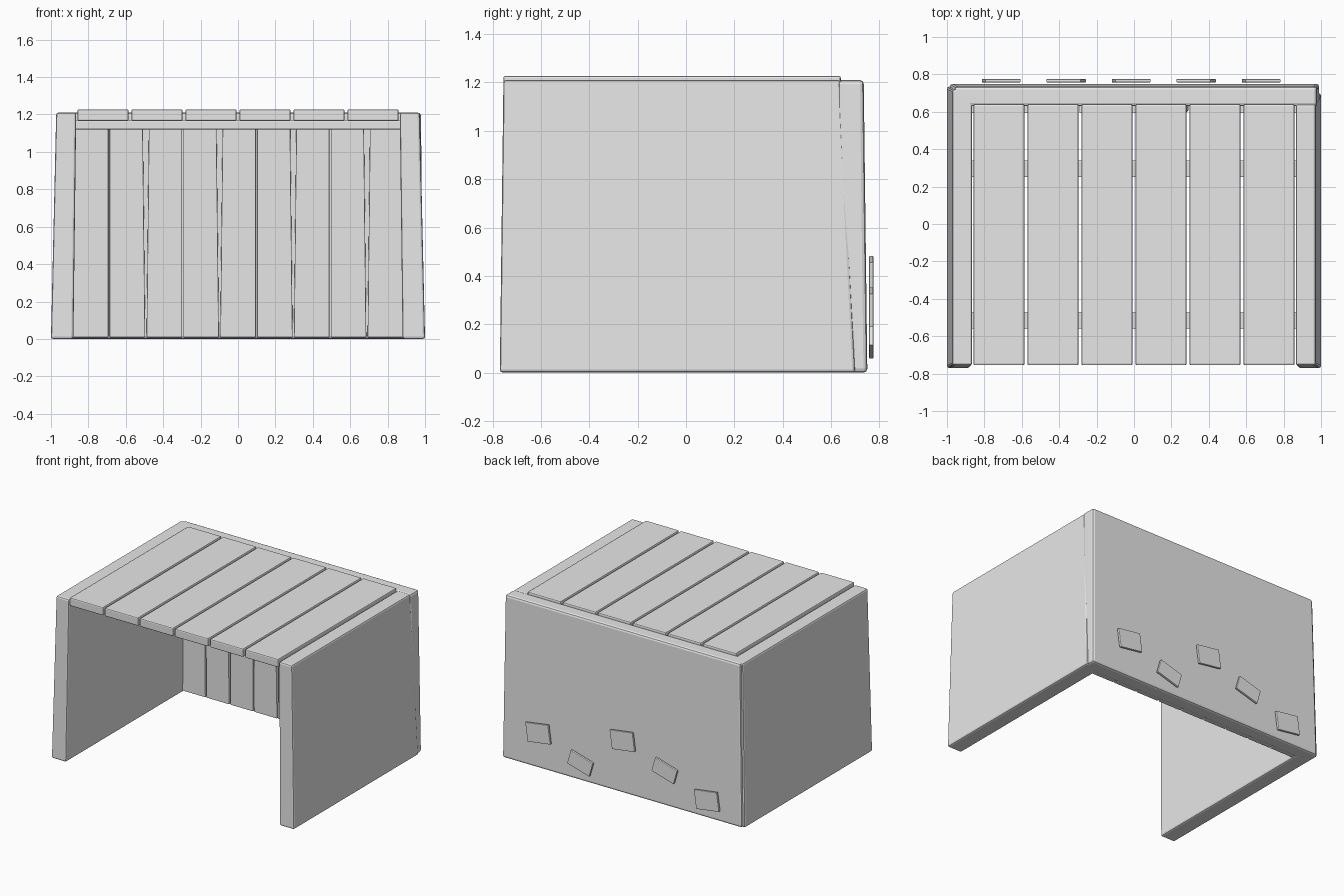
import bpy
import bmesh
from math import radians

cube = bpy.data.objects.get("Cube")
if cube:
    bpy.data.objects.remove(cube)

grey = bpy.data.materials.new("plain grey")
grey.use_nodes = True
grey.diffuse_color = (0.8, 0.8, 0.8, 1)
grey.node_tree.nodes["Principled BSDF"].inputs["Base Color"].default_value = (0.8, 0.8, 0.8, 1)


def slab(name, z0, bottom, z1, top, bevel=0.012):
    """Rounded block between two rectangles given as (x0, x1, y0, y1)."""
    bm = bmesh.new()
    rings = []
    for z, (x0, x1, y0, y1) in ((z0, bottom), (z1, top)):
        rings.append([bm.verts.new((x, y, z))
                      for x, y in ((x0, y0), (x1, y0), (x1, y1), (x0, y1))])
    low, high = rings
    bm.faces.new(low[::-1])
    bm.faces.new(high)
    for i in range(4):
        j = (i + 1) % 4
        bm.faces.new((low[i], low[j], high[j], high[i]))
    mesh = bpy.data.meshes.new(name)
    bm.to_mesh(mesh)
    bm.free()
    mesh.materials.append(grey)
    obj = bpy.data.objects.new(name, mesh)
    bpy.context.collection.objects.link(obj)
    mod = obj.modifiers.new("rounded edges", "BEVEL")
    mod.width = bevel
    mod.segments = 2
    return obj


# Leaning walls
slab("left_wall", 0, (0.88, 1.0, -0.77, 0.70), 1.21, (0.865, 0.972, -0.755, 0.64))
slab("right_wall", 0, (-1.0, -0.88, -0.77, 0.735), 1.21, (-0.972, -0.865, -0.755, 0.72))
slab("back_wall", 0, (-0.985, 0.99, 0.64, 0.75), 1.21, (-0.96, 0.978, 0.63, 0.735), 0.016)

# Roof boards
for i in range(6):
    x = -0.722 + i * 0.2888
    box = (x - 0.137, x + 0.137, -0.755, 0.64)
    slab(f"roof_board_{i + 1}", 1.165, box, 1.227, box, 0.008)

# Beams carrying the roof
for name, y in (("front_beam", -0.515), ("rear_beam", 0.295)):
    box = (-0.872, 0.872, y - 0.045, y + 0.045)
    slab(name, 1.12, box, 1.168, box, 0.005)

# Upright lining boards, every second gap widening towards the top
for i in range(9):
    x = -0.788 + i * 0.197
    left, right = x - 0.095, x + 0.095
    trim_left = 0.013 if i % 2 == 0 else 0
    trim_right = 0.013 - trim_left
    slab(f"lining_board_{i + 1}", 0.008, (left, right, 0.605, 0.65),
         1.165, (left + trim_left, right - trim_right, 0.595, 0.64), 0.005)

# Small tilted plates on the back
for i, z in enumerate((0.27, 0.14, 0.40, 0.27, 0.14)):
    box = (-0.095, 0.095, -0.009, 0.009)
    tall = 0.07 if i % 2 == 0 else 0.055
    plate = slab(f"back_plate_{i + 1}", -tall, box, tall, box, 0.004)
    plate.location = (0.68 - i * 0.3475, 0.766, z)
    plate.rotation_euler.y = radians(8 if i % 2 == 0 else -16)

# Smooth rounded edges with crisp corners
for obj in bpy.context.collection.objects:
    if obj.type == "MESH" and grey.name in obj.data.materials:
        for poly in obj.data.polygons:
            poly.use_smooth = False
